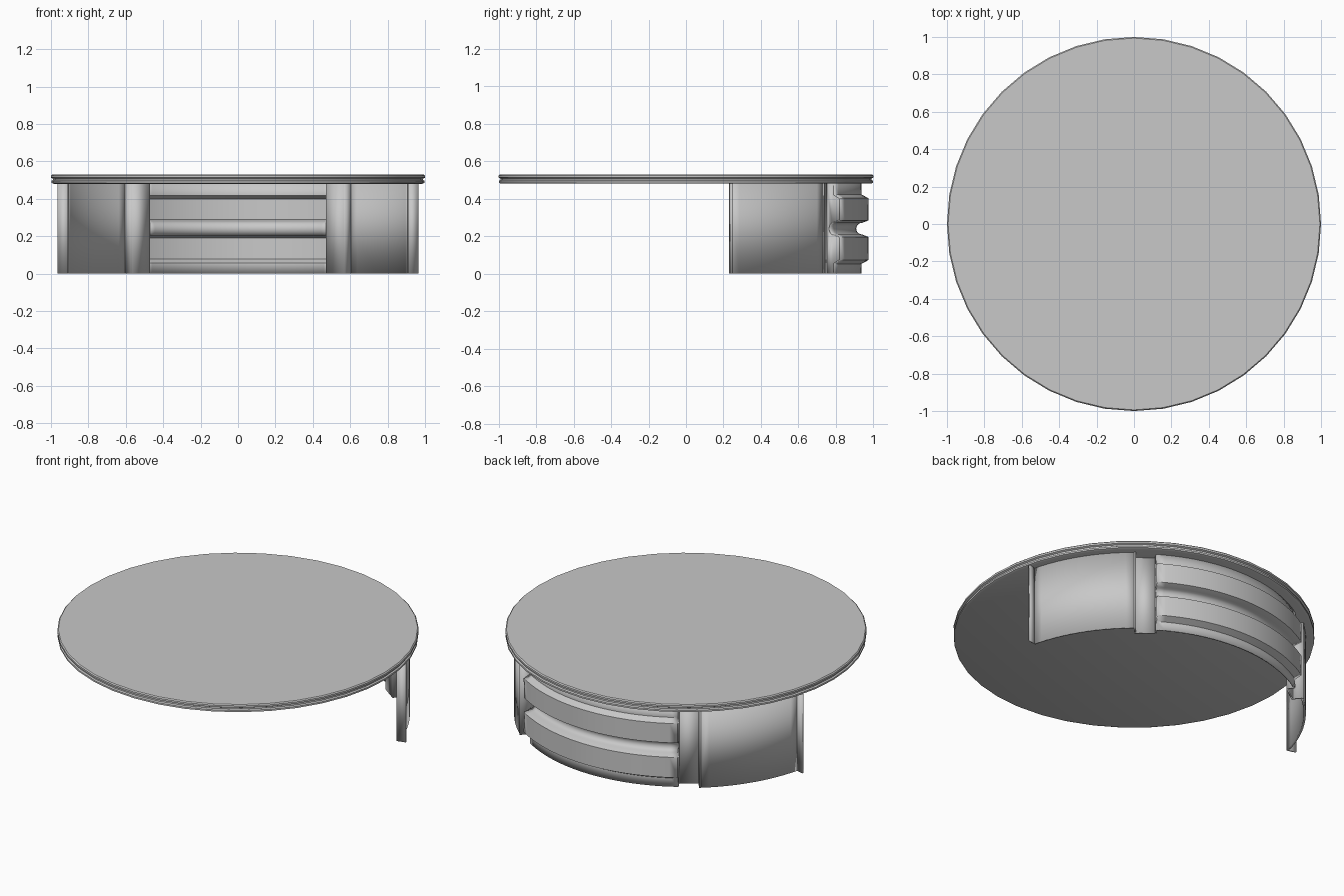
import bpy, bmesh
from math import sin, cos, pi, radians

cube = bpy.data.objects.get("Cube")
if cube:
    bpy.data.objects.remove(cube)

grey = bpy.data.materials.new("light_grey")
grey.use_nodes = True
colour = (0.58, 0.58, 0.58, 1)
grey.diffuse_color = colour
grey.node_tree.nodes["Principled BSDF"].inputs["Base Color"].default_value = colour

TOP = 0.48            # underside of the table top
POST_A, POST_B = 32.3, 39.7   # post angles, measured from the back
SIDE_END = 75.6


def polar(r, z, a):
    return (r * sin(a), r * cos(a), z)


def finish(name, bm, thickness=0, mirror=False):
    bmesh.ops.recalc_face_normals(bm, faces=bm.faces)
    mesh = bpy.data.meshes.new(name)
    bm.to_mesh(mesh)
    bm.free()
    mesh.materials.append(grey)
    obj = bpy.data.objects.new(name, mesh)
    bpy.context.collection.objects.link(obj)
    bpy.ops.object.select_all(action='DESELECT')
    obj.select_set(True)
    bpy.context.view_layer.objects.active = obj
    if thickness:
        mod = obj.modifiers.new("thickness", 'SOLIDIFY')
        mod.thickness = thickness
        mod.offset = 0
    if mirror:
        obj.modifiers.new("mirror", 'MIRROR')
    bpy.ops.object.shade_smooth_by_angle(angle=radians(25))
    return obj


def sweep(name, profile, start, end, steps, thickness=0, mirror=False):
    """Sweep an (r, z) profile around the z axis between two angles."""
    bm = bmesh.new()
    rows = []
    for i in range(steps + 1):
        a = radians(start + (end - start) * i / steps)
        rows.append([bm.verts.new(polar(r, z, a)) for r, z in profile])
    for p, q in zip(rows, rows[1:]):
        for j in range(len(profile) - 1):
            bm.faces.new((p[j], p[j + 1], q[j + 1], q[j]))
    return finish(name, bm, thickness, mirror)


def radial_plate(name, outline, angle, thickness=0.01):
    """Thin upright plate lying in a radial plane, on both sides."""
    bm = bmesh.new()
    bm.faces.new([bm.verts.new(polar(r, z, radians(angle))) for r, z in outline])
    return finish(name, bm, thickness, True)


def rect(r0, r1):
    return [(r0, 0), (r1, 0), (r1, TOP), (r0, TOP)]


# Round table top with a grooved rim
rim = [(0.985, TOP), (0.998, 0.485), (0.998, 0.495), (0.99, 0.5),
       (0.99, 0.508), (1, 0.513), (1, 0.524), (0.994, 0.53)]
bm = bmesh.new()
rings = [[bm.verts.new(polar(r, z, 2 * pi * i / 40)) for i in range(40)] for r, z in rim]
for lo, hi in zip(rings, rings[1:]):
    for i in range(40):
        k = (i + 1) % 40
        bm.faces.new((lo[i], lo[k], hi[k], hi[i]))
bm.faces.new(rings[0])
bm.faces.new(rings[-1])
finish("table_top", bm)

# Pressed back panel: two raised bands with a round groove between them
BASE, BAND, MID = 0.932, 0.969, 0.24
groove = [(BAND - 0.03 - 0.036 * sin(t * pi / 8), MID - 0.036 * cos(t * pi / 8))
          for t in range(9)]
back_profile = ([(BASE, 0), (BASE, 0.055), (BAND, 0.075), (BAND, 0.193)]
                + groove
                + [(BAND, 0.287), (BAND, 0.4), (BASE, 0.42), (BASE, TOP)])
sweep("back_panel", back_profile, -POST_A, POST_A, 24, 0.01)

# Recessed posts, closed against the back panel by shaped end walls
sweep("post", [(0.89, 0), (0.89, TOP)], POST_A, POST_B, 1, 0.01, True)
radial_plate("back_panel_end", [(0.89, 0)] + back_profile + [(0.89, TOP)], POST_A)
radial_plate("side_panel_back_flange", rect(0.885, 0.955), POST_B)

# Smooth curved side panels with a flange on the front edge
sweep("side_panel", [(0.945, 0), (0.945, TOP)], POST_B, SIDE_END, 12, 0.012, True)
radial_plate("side_panel_front_flange", rect(0.938, 0.994), SIDE_END)
